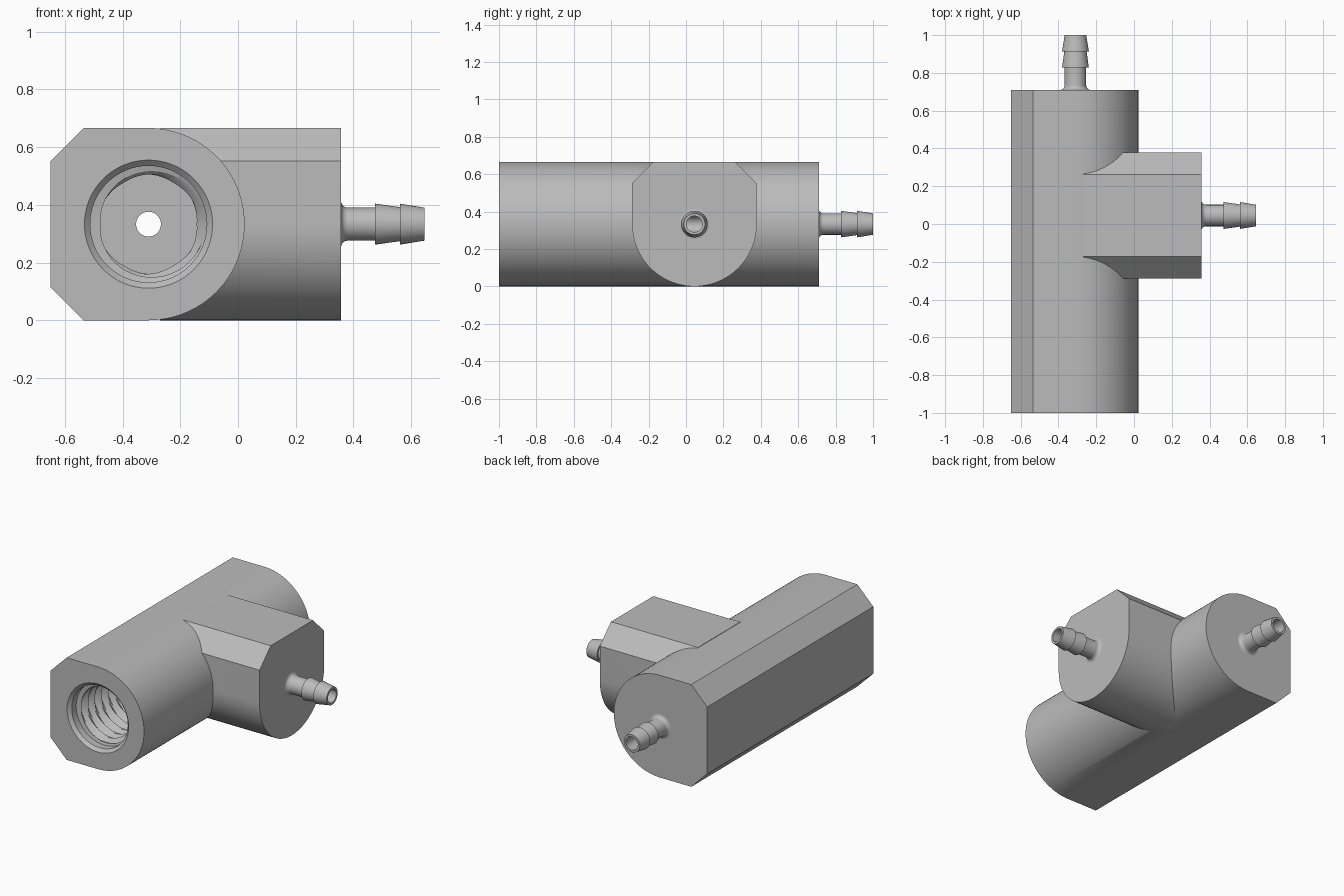
import bpy, bmesh
from math import pi, sin, cos, radians
from mathutils import Matrix, Vector

cube = bpy.data.objects.get("Cube")
if cube:
    bpy.data.objects.remove(cube, do_unlink=True)

R = 0.333                 # body radius and axis height
MAIN_X, BRANCH_Y = -0.31, 0.045
BORE = 0.043
SEGS = 64

grey = bpy.data.materials.new("machined grey")
grey.use_nodes = True
grey.diffuse_color = (0.5, 0.5, 0.5, 1)
grey.node_tree.nodes["Principled BSDF"].inputs["Base Color"].default_value = grey.diffuse_color

# Local frames: local z runs along each pipe axis
ALONG_Y = Matrix.Translation((MAIN_X, 0, R)) @ Matrix(
    ((1, 0, 0, 0), (0, 0, 1, 0), (0, 1, 0, 0), (0, 0, 0, 1)))
ALONG_X = Matrix.Translation((0, BRANCH_Y, R)) @ Matrix(
    ((0, 0, 1, 0), (1, 0, 0, 0), (0, 1, 0, 0), (0, 0, 0, 1)))


def finish(name, bm, frame):
    bmesh.ops.transform(bm, matrix=frame, verts=bm.verts)
    bmesh.ops.recalc_face_normals(bm, faces=bm.faces)
    mesh = bpy.data.meshes.new(name)
    bm.to_mesh(mesh)
    bm.free()
    mesh.materials.append(grey)
    obj = bpy.data.objects.new(name, mesh)
    bpy.context.collection.objects.link(obj)
    return obj


def prism(name, outline, start, end, frame):
    bm = bmesh.new()
    face = bm.faces.new([bm.verts.new((u, v, start)) for u, v in outline])
    ext = bmesh.ops.extrude_face_region(bm, geom=[face])["geom"]
    bmesh.ops.translate(bm, vec=(0, 0, end - start),
                        verts=[g for g in ext if isinstance(g, bmesh.types.BMVert)])
    return finish(name, bm, frame)


def lathe(name, rows, frame, closed=False):
    """Revolve (radius, height) rows; a radius may be a function of the angle."""
    bm = bmesh.new()
    rings = []
    for r, h in rows:
        ring = []
        for i in range(SEGS):
            a = 2 * pi * i / SEGS
            rad = r(a) if callable(r) else r
            ring.append(bm.verts.new((rad * cos(a), rad * sin(a), h)))
        rings.append(ring)
    pairs = list(zip(rings, rings[1:]))
    if closed:
        pairs.append((rings[-1], rings[0]))
    else:
        bm.faces.new(rings[0])
        bm.faces.new(rings[-1])
    for lo, hi in pairs:
        for i in range(SEGS):
            j = (i + 1) % SEGS
            bm.faces.new((lo[i], lo[j], hi[j], hi[i]))
    return finish(name, bm, frame)


def boolean(target, tool, operation):
    mod = target.modifiers.new(operation.lower(), "BOOLEAN")
    mod.operation, mod.solver, mod.object = operation, "EXACT", tool
    bpy.context.view_layer.objects.active = target
    bpy.ops.object.modifier_apply(modifier=mod.name)
    bpy.data.objects.remove(tool, do_unlink=True)


def half_round(start):
    """Half circle from the given angle, counter-clockwise."""
    return [(R * cos(start + pi * i / 48), R * sin(start + pi * i / 48)) for i in range(49)]


# Main pipe: round on the left, chamfered square on the right
chamfer, side = 0.115, 0.34
main_outline = half_round(-pi / 2) + [
    (chamfer - side, R), (-side, R - chamfer), (-side, chamfer - R), (chamfer - side, -R)]
body = prism("tee_body", main_outline, -1, 0.71, ALONG_Y)

# Branch: round below, chamfered on top
branch_outline = half_round(pi) + [
    (R, R - chamfer), (R - chamfer, R), (chamfer - R, R), (-R, R - chamfer)]
branch = prism("branch", branch_outline, MAIN_X + 0.04, 0.357, ALONG_X)
boolean(body, branch, "UNION")

# Threaded socket: countersink, then a helical V thread
pitch, steps, turns = 0.07, 6, 8
thread_start = -0.93


def thread_radius(h):
    def radius(a):
        phase = ((h - thread_start) / pitch + a / (2 * pi)) % 1
        return 0.167 + 0.033 * abs(2 * phase - 1)
    return radius


socket_rows = [(0.222, -1.02), (0.222, -1), (0.202, -0.98), (0.202, thread_start - 0.005)]
for k in range(steps * turns + 1):
    h = thread_start + pitch * k / steps
    socket_rows.append((thread_radius(h), h))
boolean(body, lathe("socket_cutter", socket_rows, ALONG_Y), "DIFFERENCE")

# Narrow bores that meet at the crossing
boolean(body, lathe("main_bore", [(BORE, -0.5), (BORE, 0.8)], ALONG_Y), "DIFFERENCE")
boolean(body, lathe("branch_bore", [(BORE, MAIN_X), (BORE, 0.45)], ALONG_X), "DIFFERENCE")


# Hose barbs: flared foot, neck and two tapered ridges around a bore
def barb(name, base, frame):
    foot = [(0.081 - 0.024 * sin(t), base + 0.024 * (1 - cos(t)))
            for t in (radians(15 * i) for i in range(7))]
    ridges = [(0.057, 0.118), (0.071, 0.118), (0.059, 0.204),
              (0.071, 0.204), (0.057, 0.29), (BORE, 0.29)]
    rows = foot + [(r, base + h) for r, h in ridges] + [(BORE, base)]
    return lathe(name, rows, frame, closed=True)


parts = [body, barb("rear_barb", 0.71, ALONG_Y), barb("left_barb", 0.357, ALONG_X)]

for obj in parts:
    bpy.ops.object.select_all(action="DESELECT")
    obj.select_set(True)
    bpy.context.view_layer.objects.active = obj
    bpy.ops.object.shade_smooth_by_angle(angle=radians(25))
